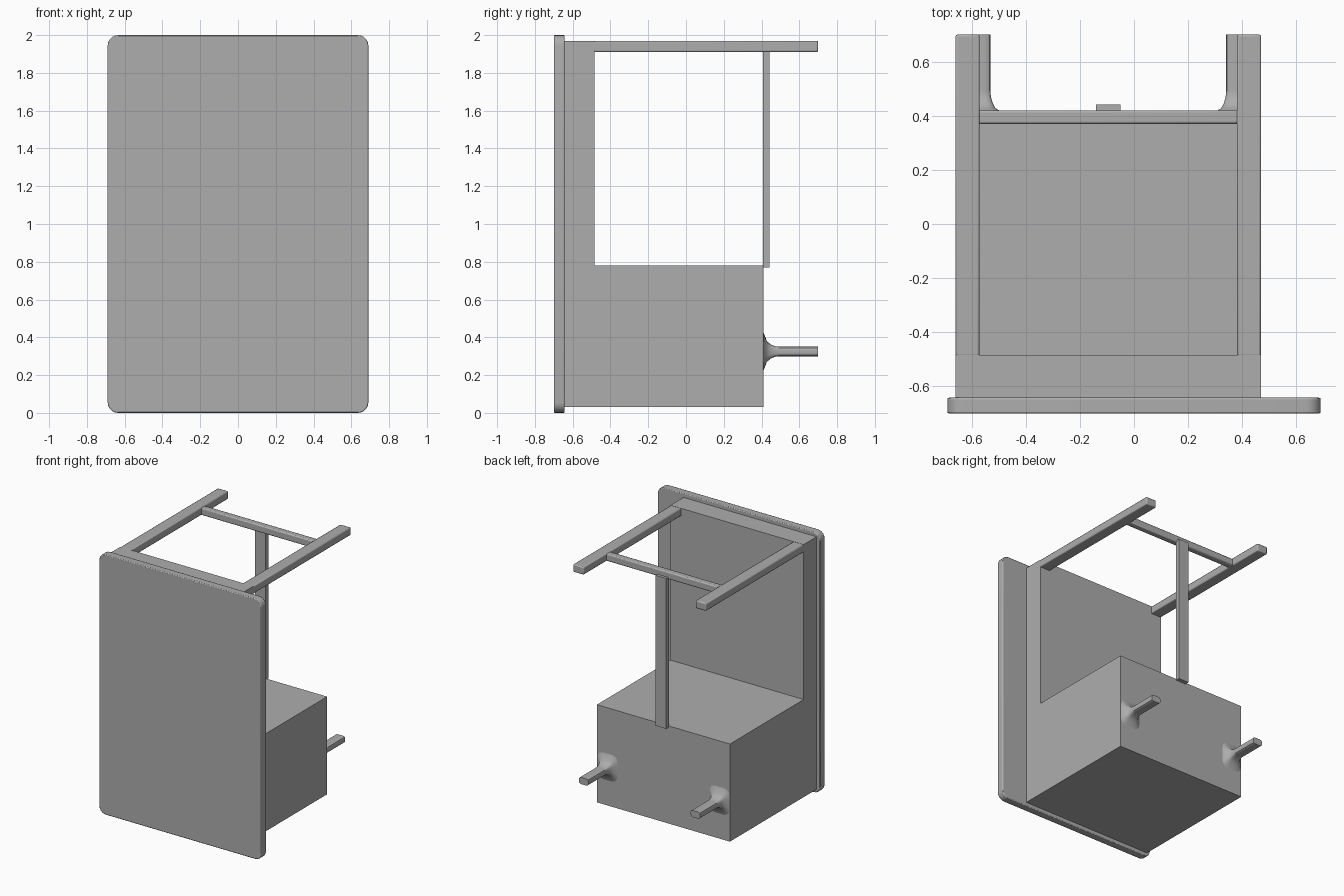
import bpy, bmesh, math

if "Cube" in bpy.data.objects:
    bpy.data.objects.remove(bpy.data.objects["Cube"])

grey = bpy.data.materials.new("plain grey")
grey.diffuse_color = (0.42, 0.42, 0.42, 1)
grey.use_nodes = True
grey.node_tree.nodes["Principled BSDF"].inputs["Base Color"].default_value = grey.diffuse_color
CX = -0.095  # the body sits off-centre behind the panel


def finish(name, bm, bevel=0.0, segments=2):
    bmesh.ops.recalc_face_normals(bm, faces=bm.faces[:])
    me = bpy.data.meshes.new(name)
    bm.to_mesh(me)
    bm.free()
    ob = bpy.data.objects.new(name, me)
    bpy.context.collection.objects.link(ob)
    me.materials.append(grey)
    if bevel:
        mod = ob.modifiers.new("soft edges", 'BEVEL')
        mod.width = bevel
        mod.segments = segments
        mod.limit_method = 'ANGLE'
    bpy.ops.object.select_all(action='DESELECT')
    ob.select_set(True)
    bpy.context.view_layer.objects.active = ob
    bpy.ops.object.shade_smooth_by_angle(angle=math.radians(35))
    return ob


def extrude(name, points, offset, bevel=0.0):
    bm = bmesh.new()
    face = bm.faces.new([bm.verts.new(p) for p in points])
    new = bmesh.ops.extrude_face_region(bm, geom=[face])["geom"]
    bmesh.ops.translate(bm, vec=offset,
                        verts=[g for g in new if isinstance(g, bmesh.types.BMVert)])
    return finish(name, bm, bevel)


def box(name, x0, x1, y0, y1, z0, z1, bevel=0.0):
    pts = [(x0, y0, z0), (x1, y0, z0), (x1, y0, z1), (x0, y0, z1)]
    return extrude(name, pts, (0, y1 - y0, 0), bevel)


# Front panel with rounded corners
r = 0.055
outline = []
for cx, cz, start in ((0.69 - r, 2 - r, 0), (-0.69 + r, 2 - r, 90),
                      (-0.69 + r, r, 180), (0.69 - r, r, 270)):
    for i in range(6):
        a = math.radians(start + i * 18)
        outline.append((cx + r * math.cos(a), -0.70, cz + r * math.sin(a)))
extrude("front_panel", outline, (0, 0.058, 0), 0.006)

# Body: tall slab and low block in one L-shaped profile
profile = [(-0.645, 0.03), (0.41, 0.03), (0.41, 0.78), (-0.485, 0.78),
           (-0.485, 1.97), (-0.645, 1.97)]
extrude("body", [(-0.66, y, z) for y, z in profile], (1.13, 0, 0))

# Top arms and the bar between them
box("left_arm", -0.66, -0.57, -0.49, 0.70, 1.91, 1.97, 0.008)
box("right_arm", 0.38, 0.47, -0.49, 0.70, 1.91, 1.97, 0.008)
box("cross_bar", -0.58, 0.39, 0.37, 0.42, 1.91, 1.965, 0.008)

# Rear post from the block up to the bar
box("rear_post", -0.14, -0.05, 0.408, 0.442, 0.77, 1.925)


# Rear pegs with flared bases
def peg(name, cx):
    bm = bmesh.new()
    stations = []
    for i in range(8):
        a = math.radians(90 * i / 7)
        stations.append((0.409 + 0.085 * math.sin(a), 0.08 * (1 - math.sin(math.acos(
            max(0.0, min(1.0, 1 - math.sin(a))))))))
    stations += [(0.70, 0.0)]
    rings = []
    n = 16
    for y, flare in stations:
        ring = []
        for k in range(n):
            a = 2 * math.pi * (k + 0.5) / n
            c, s = math.cos(a), math.sin(a)
            x = math.copysign(abs(c) ** 0.5, c) * (0.04 + flare * 0.62)
            z = math.copysign(abs(s) ** 0.5, s) * (0.026 + flare)
            ring.append(bm.verts.new((cx + x, y, 0.325 + z)))
        rings.append(ring)
    for a, b in zip(rings, rings[1:]):
        for k in range(n):
            bm.faces.new((a[k], a[(k + 1) % n], b[(k + 1) % n], b[k]))
    bm.faces.new(rings[0])
    bm.faces.new(rings[-1])
    finish(name, bm)


for label, side in (("left_peg", -1), ("right_peg", 1)):
    peg(label, CX + side * 0.475)
